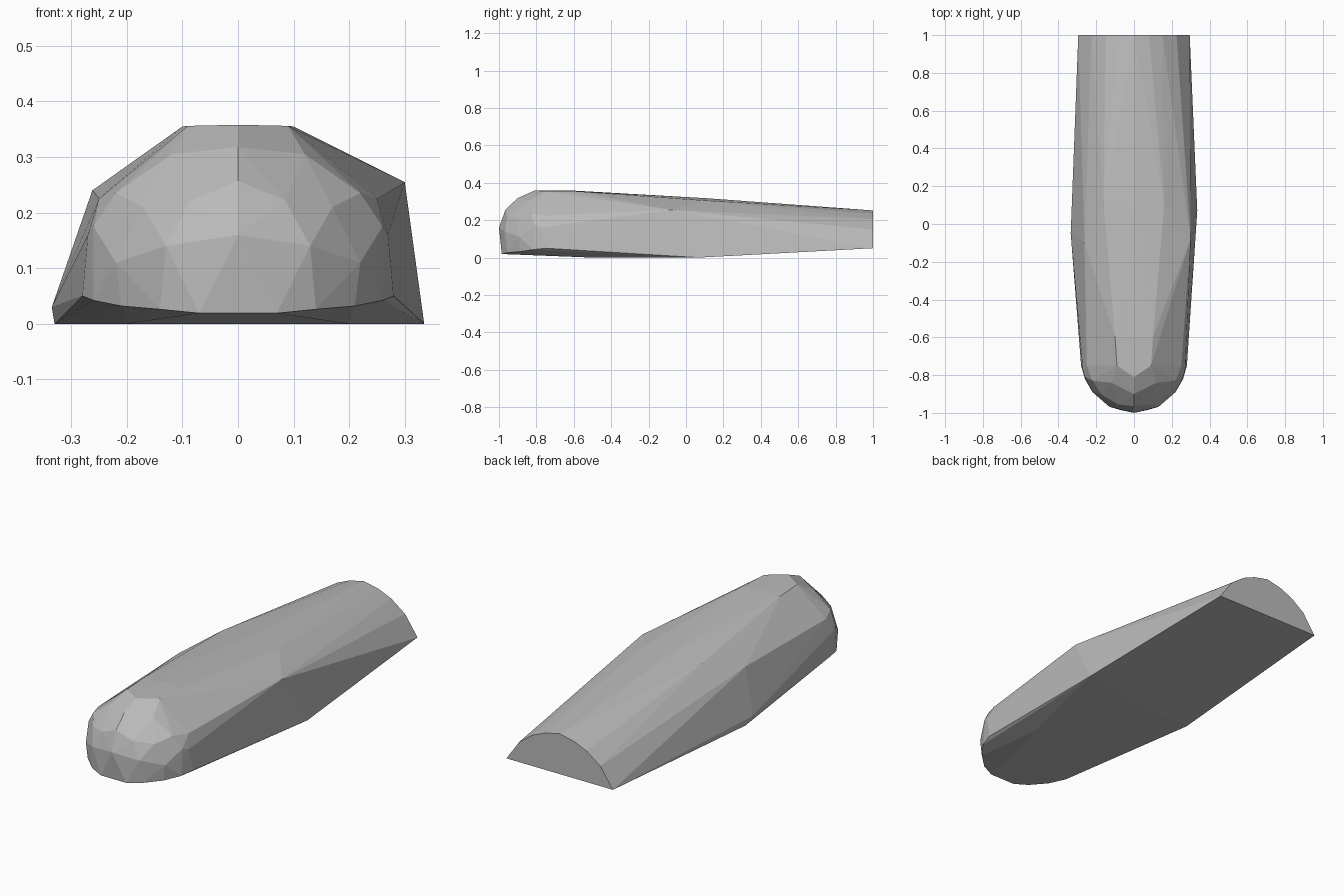
import bpy
import bmesh

cube = bpy.data.objects.get("Cube")
if cube:
    bpy.data.objects.remove(cube, do_unlink=True)


def mirrored(points):
    """Each point together with its twin across the centre plane."""
    return [(s * x, y, z) for x, y, z in points for s in (1, -1)]


def section(y, profile):
    """Half cross-section placed at y and mirrored."""
    return mirrored([(x, y, z) for x, z in profile])


points = []

# Flat rear end with an arched top
points += section(1.0, [(0.295, 0.05), (0.225, 0.15), (0.15, 0.205),
                        (0.08, 0.235), (0, 0.252)])

# Crown running back from the nose
points += section(-0.6, [(0.1, 0.355), (0, 0.358)])
points += section(0.1, [(0.16, 0.305), (0, 0.318)])

# Bulging flanks, slightly different on each side
points += [(0.30, -0.08, 0.255), (0.335, 0.07, 0), (0.32, 0.0, 0)]
points += [(-0.262, -0.1, 0.24), (-0.335, -0.05, 0.03), (-0.33, 0, 0)]

# Shoulders behind the nose
points += mirrored([(0.25, -0.75, 0.225), (0.28, -0.75, 0.05),
                    (0.27, -0.78, 0.16)])

# Faceted round nose, from the lower rim to the crown
points += mirrored([(0.07, -0.985, 0.019), (0.14, -0.955, 0.026),
                    (0.21, -0.89, 0.032), (0.26, -0.82, 0.042)])
points += mirrored([(0, -1.0, 0.16), (0.13, -0.968, 0.14),
                    (0.22, -0.89, 0.11), (0.26, -0.81, 0.175)])
points += mirrored([(0, -0.965, 0.257), (0.085, -0.955, 0.222),
                    (0.17, -0.905, 0.21), (0.22, -0.83, 0.235)])
points += mirrored([(0, -0.9, 0.318), (0.12, -0.84, 0.305),
                    (0, -0.81, 0.358), (0.09, -0.75, 0.356)])

# Nearly flat underside
points += mirrored([(0.2, -0.5, 0.0)])

# Wrap the points in one faceted shell
bm = bmesh.new()
for p in points:
    bm.verts.new(p)
bmesh.ops.remove_doubles(bm, verts=bm.verts, dist=0.001)
hull = bmesh.ops.convex_hull(bm, input=bm.verts)
loose = {e for key in ("geom_interior", "geom_unused") for e in hull[key]
         if isinstance(e, bmesh.types.BMVert)}
bmesh.ops.delete(bm, geom=list(loose), context="VERTS")
bmesh.ops.recalc_face_normals(bm, faces=bm.faces)

mesh = bpy.data.meshes.new("rounded_shell")
bm.to_mesh(mesh)
bm.free()
shell = bpy.data.objects.new("rounded_shell", mesh)
bpy.context.scene.collection.objects.link(shell)

# Plain grey finish
grey = bpy.data.materials.new("plain_grey")
grey.use_nodes = True
colour = (0.5, 0.5, 0.5, 1)
grey.diffuse_color = colour
grey.node_tree.nodes["Principled BSDF"].inputs["Base Color"].default_value = colour
mesh.materials.append(grey)
